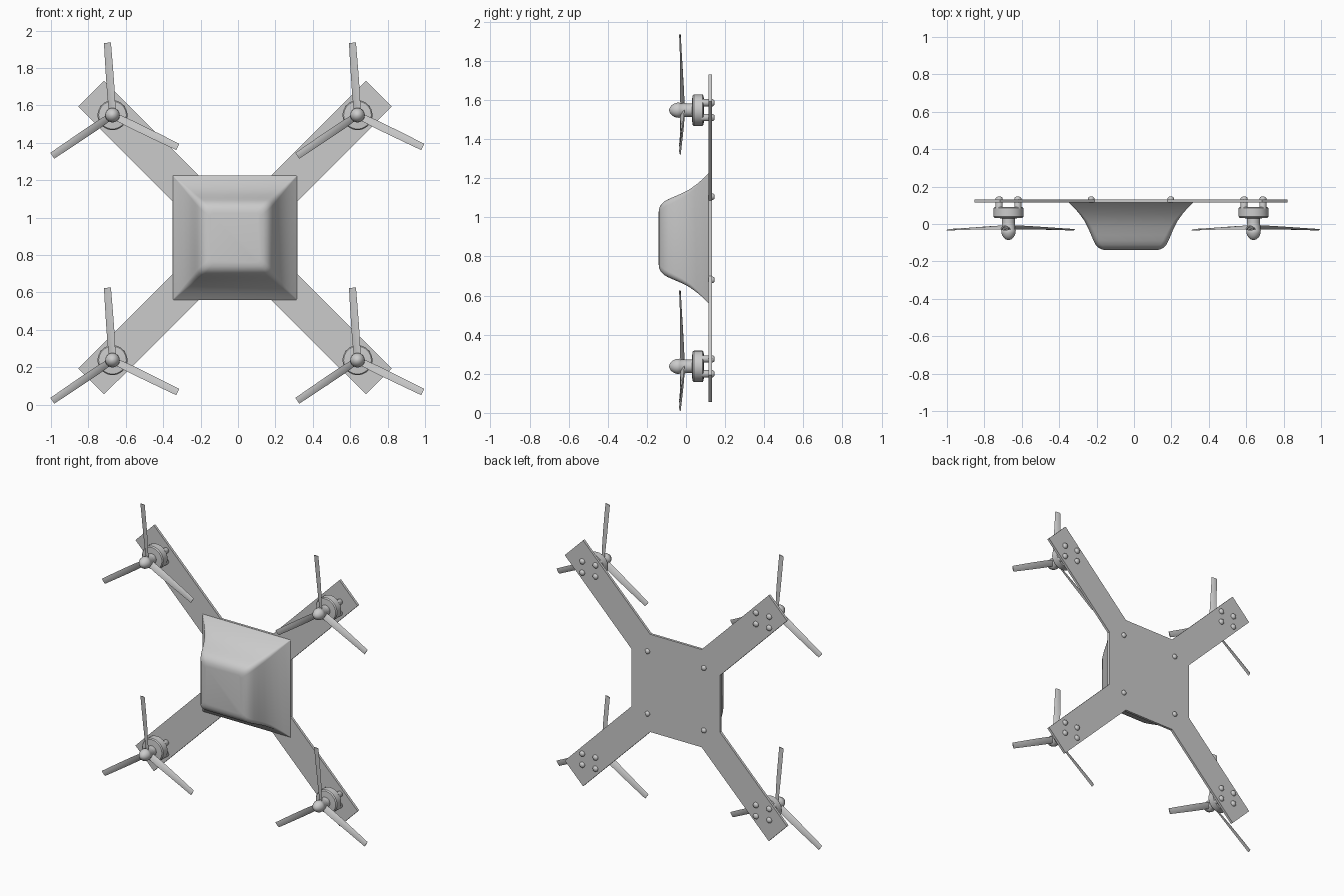
import bpy, bmesh, math
from mathutils import Vector, Matrix

if "Cube" in bpy.data.objects:
    bpy.data.objects.remove(bpy.data.objects["Cube"])

CX, CZ = -0.016, 0.893      # centre of the frame in the front view
M = 0.655                   # motor offset from the centre


def finish(name, bm, loc=(0, 0, 0), angle=35):
    bmesh.ops.remove_doubles(bm, verts=bm.verts, dist=1e-5)
    bmesh.ops.recalc_face_normals(bm, faces=bm.faces)
    me = bpy.data.meshes.new(name)
    bm.to_mesh(me)
    bm.free()
    ob = bpy.data.objects.new(name, me)
    ob.location = loc
    bpy.context.collection.objects.link(ob)
    bpy.ops.object.select_all(action='DESELECT')
    ob.select_set(True)
    bpy.context.view_layer.objects.active = ob
    bpy.ops.object.shade_smooth_by_angle(angle=math.radians(angle))
    return ob


def loft(bm, rings, cap_start=True, cap_end=True):
    loops = [[bm.verts.new(p) for p in ring] for ring in rings]
    n = len(loops[0])
    for a, b in zip(loops, loops[1:]):
        for i in range(n):
            j = (i + 1) % n
            bm.faces.new((a[i], a[j], b[j], b[i]))
    if cap_start:
        bm.faces.new(loops[0])
    if cap_end:
        bm.faces.new(loops[-1])


def lathe(bm, profile, x=0, z=0, n=28):
    # profile of (radius, y) turned around an axis along y
    loft(bm, [[(x + r * math.cos(2 * math.pi * i / n), y,
                z + r * math.sin(2 * math.pi * i / n)) for i in range(n)]
              for r, y in profile])


# X-shaped back plate
bm = bmesh.new()
quarter = [(0.333, 0.194), (0.838, 0.70), (0.70, 0.838), (0.194, 0.333)]
outline = []
for k in range(4):
    for x, z in quarter:
        for _ in range(k):
            x, z = -z, x
        outline.append((x, z))
loft(bm, [[(x, y, z) for x, z in outline] for y in (0.115, 0.132)])
finish("frame_plate", bm, (CX, 0, CZ))

# Flared canopy: square rings whose corners round off towards the front
bm = bmesh.new()
profile = [(0.333, 0.116, 0.002), (0.302, 0.085, 0.008), (0.275, 0.053, 0.014),
           (0.25, 0.018, 0.02), (0.23, -0.02, 0.024), (0.213, -0.06, 0.028),
           (0.2, -0.09, 0.03), (0.188, -0.112, 0.03), (0.172, -0.128, 0.028),
           (0.153, -0.137, 0.025), (0.132, -0.14, 0.02)]
rings = []
for h, y, r in profile:
    ring = []
    for k in range(4):
        mid = math.pi / 4 + k * math.pi / 2
        sx, sz = math.copysign(1, math.cos(mid)), math.copysign(1, math.sin(mid))
        for t in range(5):
            a = k * math.pi / 2 + t * math.pi / 8
            ring.append((sx * (h - r) + r * math.cos(a), y,
                         sz * (h - r) + r * math.sin(a)))
    rings.append(ring)
loft(bm, rings, cap_start=False)
finish("canopy", bm, (CX, 0, CZ), 40)

# Domed screws holding the canopy
bm = bmesh.new()
for sx in (-1, 1):
    for sz in (-1, 1):
        lathe(bm, [(0.017, 0.11), (0.017, 0.138), (0.013, 0.144), (0.006, 0.147)],
              sx * 0.213, sz * 0.213, 14)
finish("canopy_screws", bm, (CX, 0, CZ))


def motor(name, loc):
    # bell with chamfered rims and shaft
    bm = bmesh.new()
    lathe(bm, [(0.05, 0.092), (0.074, 0.09), (0.08, 0.085), (0.08, 0.04),
               (0.074, 0.033), (0.05, 0.031), (0.034, 0.03), (0.034, -0.005)], n=32)
    finish(name + "_motor", bm, loc)
    # four mounting posts through the plate
    bm = bmesh.new()
    for sx in (-1, 1):
        for sz in (-1, 1):
            lathe(bm, [(0.019, 0.08), (0.019, 0.137), (0.014, 0.144), (0.006, 0.147)],
                  sx * 0.05, sz * 0.038, 14)
    finish(name + "_motor_screws", bm, loc)
    # rounded spinner
    bm = bmesh.new()
    lathe(bm, [(0.034, 0.003), (0.036, -0.005), (0.036, -0.03), (0.039, -0.034),
               (0.038, -0.048), (0.033, -0.062), (0.025, -0.074), (0.015, -0.082),
               (0.004, -0.086)])
    finish(name + "_spinner", bm, loc, 45)
    # three twisted blades
    bm = bmesh.new()
    for k in range(3):
        rot = Matrix.Rotation(-math.radians(94 + 120 * k), 4, 'Y')
        rings = []
        for r, w, pitch, y in ((0.015, 0.042, 32, -0.018), (0.1, 0.046, 26, -0.02),
                               (0.2, 0.044, 19, -0.023), (0.3, 0.041, 14, -0.027),
                               (0.388, 0.038, 10, -0.031)):
            c, s = math.cos(math.radians(pitch)), math.sin(math.radians(pitch))
            ring = []
            for u, v in ((-0.5, 0), (-0.2, 0.003), (0.2, 0.003),
                         (0.5, 0), (0.2, -0.003), (-0.2, -0.003)):
                p = Vector((r, y + u * w * s + v * c, u * w * c - v * s))
                ring.append(rot @ p)
            rings.append(ring)
        loft(bm, rings)
    finish(name + "_propeller", bm, loc)


for side, sx in (("left", -1), ("right", 1)):
    for level, sz in (("lower", -1), ("upper", 1)):
        motor(level + "_" + side, (CX + sx * M, 0, CZ + sz * M))
